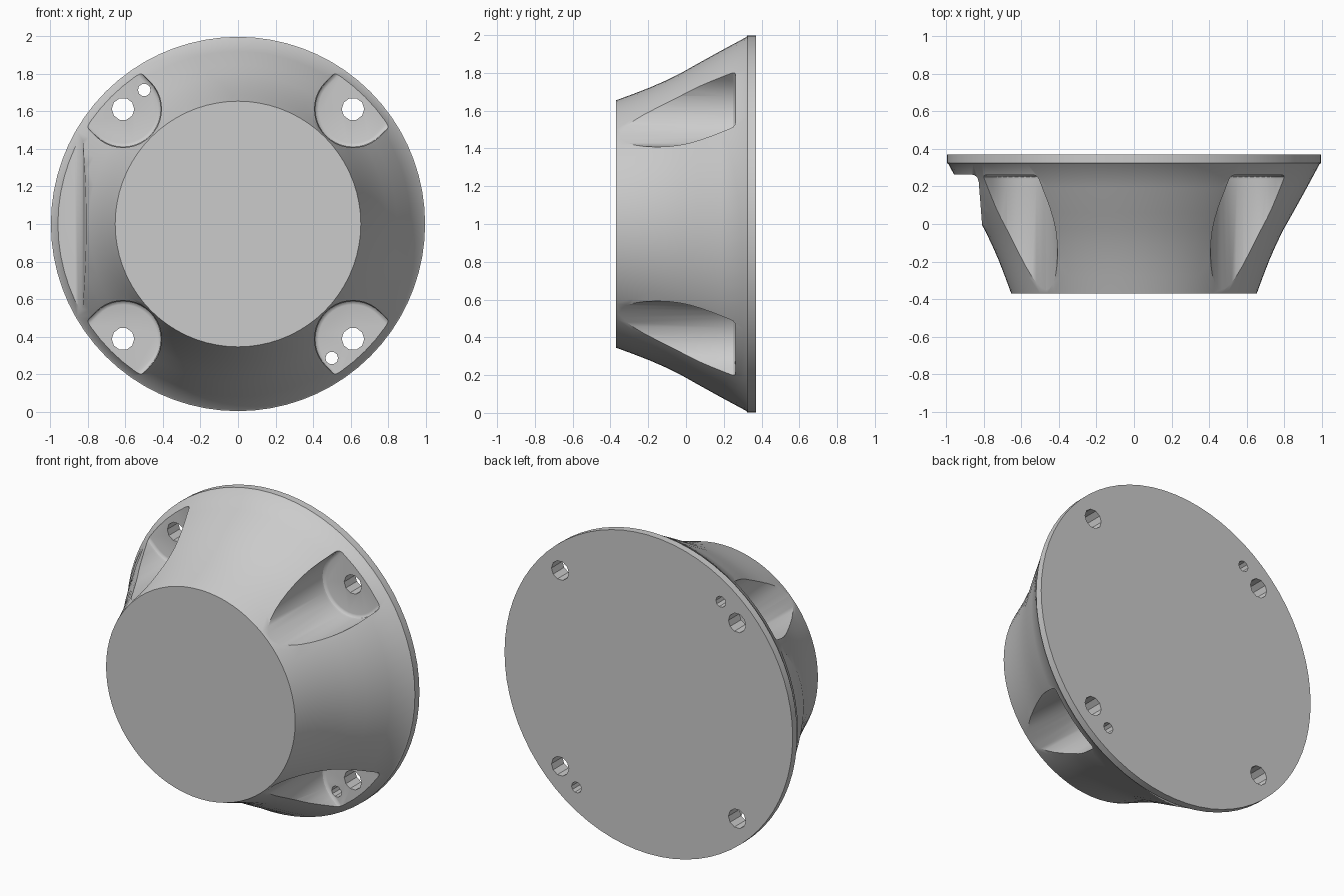
import bpy, bmesh
from math import sin, cos, pi
from mathutils import Vector

if "Cube" in bpy.data.objects:
    bpy.data.objects.remove(bpy.data.objects["Cube"])

CZ = 1.0  # height of the revolve axis


def mesh_object(name, bm):
    bmesh.ops.recalc_face_normals(bm, faces=bm.faces)
    me = bpy.data.meshes.new(name)
    bm.to_mesh(me)
    bm.free()
    ob = bpy.data.objects.new(name, me)
    bpy.context.collection.objects.link(ob)
    return ob


def loft(name, rings):
    """Skin a list of equal-length closed rings and cap both ends."""
    bm = bmesh.new()
    vs = [[bm.verts.new(p) for p in ring] for ring in rings]
    n = len(vs[0])
    for a, b in zip(vs, vs[1:]):
        for i in range(n):
            j = (i + 1) % n
            bm.faces.new((a[i], a[j], b[j], b[i]))
    bm.faces.new(vs[0])
    bm.faces.new(vs[-1])
    return mesh_object(name, bm)


def circle(r, y, n, x=0.0, z=CZ):
    return [Vector((x + r * cos(2 * pi * i / n), y, z + r * sin(2 * pi * i / n))) for i in range(n)]


def pocket_ring(r, y, sx, sz):
    """U-shaped outline: round towards the axis, open outwards along the diagonal."""
    d, t = Vector((sx, 0, sz)).normalized(), Vector((-sz, 0, sx)).normalized()
    c = Vector((0.613 * sx, y, CZ + 0.613 * sz))
    pts = [c - d * r * sin(pi * i / 20) + t * r * cos(pi * i / 20) for i in range(21)]
    return pts + [c - t * r + d * 0.6, c + t * r + d * 0.6]


# flared body with thin rear flange
profile = [(0.655, -0.37), (0.688, -0.28), (0.723, -0.19), (0.758, -0.11), (0.797, -0.03),
           (0.848, 0.06), (0.92, 0.19), (0.99, 0.32), (0.998, 0.325), (0.998, 0.37)]
body = loft("flared_housing", [circle(r, y, 72) for r, y in profile])

# screw pockets with rounded floor edge, plus through holes
cutters = []
for sx in (-1, 1):
    for sz in (-1, 1):
        steps = [(0.205, -0.6), (0.205, 0.238), (0.202, 0.25), (0.194, 0.258), (0.183, 0.261)]
        cutters.append(loft("pocket_cutter", [pocket_ring(r, y, sx, sz) for r, y in steps]))
        cutters.append(loft("screw_hole_cutter",
                            [circle(0.06, y, 10, 0.613 * sx, CZ + 0.613 * sz) for y in (0.1, 0.6)]))
for s in (-1, 1):
    cutters.append(loft("pin_hole_cutter",
                        [circle(0.034, y, 10, 0.5 * s, CZ - 0.715 * s) for y in (0.1, 0.6)]))

# flat side cut with a drafted wall and filleted corner
side = [(-1.3, -0.2), (-0.795, -0.2), (-0.828, 0.225), (-0.835, 0.247),
        (-0.85, 0.26), (-0.87, 0.265), (-1.3, 0.265)]
cutters.append(loft("side_flat_cutter", [[Vector((x, y, z)) for x, y in side] for z in (0.2, 1.8)]))

# apply the cuts and remove the helpers
bpy.context.view_layer.objects.active = body
for c in cutters:
    c.hide_render = True
    m = body.modifiers.new("cut", 'BOOLEAN')
    m.operation = 'DIFFERENCE'
    m.solver = 'EXACT'
    m.object = c
    bpy.ops.object.modifier_apply(modifier=m.name)
    bpy.data.objects.remove(c, do_unlink=True)

# smooth shading with sharp edges kept
bpy.ops.object.select_all(action='DESELECT')
body.select_set(True)
bpy.ops.object.shade_smooth_by_angle(angle=pi / 6)
